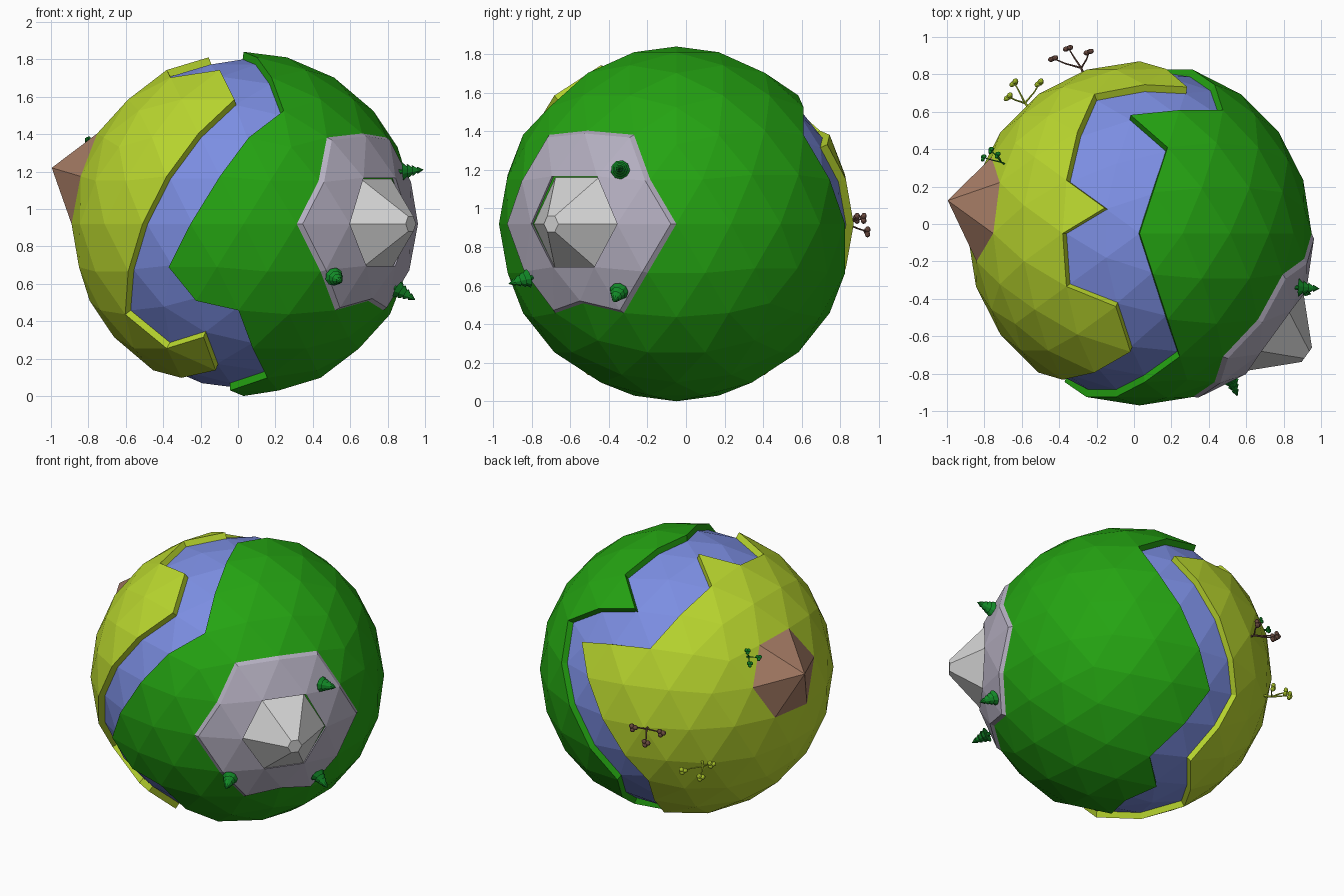
import bpy, bmesh, math
from mathutils import Vector, Matrix

if "Cube" in bpy.data.objects:
    bpy.data.objects.remove(bpy.data.objects["Cube"])

C = Vector((0.03, -0.05, 0.92))      # planet centre
R_LAND, R_SEA = 0.92, 0.88


def material(name, rgb):
    m = bpy.data.materials.new(name)
    m.diffuse_color = (*rgb, 1)
    m.use_nodes = True
    m.node_tree.nodes["Principled BSDF"].inputs["Base Color"].default_value = m.diffuse_color
    return m


SEA = material("sea blue", (0.20, 0.27, 0.76))
GREEN = material("grass green", (0.018, 0.37, 0.006))
YELLOW = material("savanna yellow", (0.49, 0.68, 0.028))
STONE = material("lilac stone", (0.46, 0.43, 0.53))
PEAK = material("pale grey rock", (0.66, 0.66, 0.66))
BROWN = material("brown rock", (0.38, 0.20, 0.13))
BARK = material("dark brown", (0.16, 0.075, 0.055))
LEAF = material("conifer green", (0.006, 0.25, 0.02))

# Coastlines: (degrees around the x axis, x on the unit sphere)
GREEN_COAST = [
    (0, 0), (15, .085), (30.5, .16), (43.5, -.05), (46.1, .23), (54.2, .5), (74.9, .45),
    (90, .31), (106.2, .14), (120.4, -.01), (136.5, .05), (154.6, .14), (164.9, -.08),
    (180, 0), (-164.9, -.08), (-154.6, .14), (-136.5, .05), (-120.4, -.01), (-117.7, -.28),
    (-105.1, -.45), (-90, -.31), (-73.8, -.14), (-59.6, .01), (-46.1, .23), (-30.5, .16),
    (-15, .085)]
YELLOW_COAST = [
    (0, -.45), (9.5, -.22), (20, -.425), (39.1, -.36), (57, -.26), (59.6, .01), (62.3, .28),
    (76.4, .14), (90, 0), (103.6, -.14), (117.8, -.28), (133.9, -.23), (149.5, -.16),
    (163.6, -.36), (180, -.53), (-163.6, -.36), (-149.5, -.16), (-140.7, -.26), (-140, -.5),
    (-136.5, -.69), (-111.9, -.67), (-90, -.59), (-72, -.45), (-57, -.26), (-43.5, -.05),
    (-25.4, -.14), (-20, -.425)]


def coast_x(coast, d):
    a = math.degrees(math.atan2(d.y, d.z))
    pts = sorted(coast)
    pts = [(pts[-1][0] - 360, pts[-1][1])] + pts + [(pts[0][0] + 360, pts[0][1])]
    for (a0, x0), (a1, x1) in zip(pts, pts[1:]):
        if a0 <= a <= a1:
            return x0 + (x1 - x0) * (a - a0) / (a1 - a0)
    return pts[-1][1]


def finish(bm, name, mat, loc=C):
    me = bpy.data.meshes.new(name)
    bm.to_mesh(me)
    bm.free()
    ob = bpy.data.objects.new(name, me)
    ob.location = loc
    me.materials.append(mat)
    bpy.context.collection.objects.link(ob)
    return ob


def globe(radius, keep=None):
    """Faceted globe, keeping only the faces whose direction passes the rule."""
    bm = bmesh.new()
    bmesh.ops.create_icosphere(bm, subdivisions=3, radius=radius)
    if keep:
        drop = [f for f in bm.faces if not keep(f.calc_center_median().normalized())]
        bmesh.ops.delete(bm, geom=drop, context='FACES')
    return bm


def axes(z, y):
    """Rotation matrix with local Z along z and local Y close to y."""
    z = z.normalized()
    x = y.cross(z).normalized()
    return Matrix((x, z.cross(x), z)).transposed().to_4x4()


P = Vector((math.cos(math.radians(36)), -math.sin(math.radians(36)), 0))   # grey peak
Q = Vector((-0.947, 0.162, 0.277)).normalized()                            # brown peak
RING1, RING2 = 0.25, 0.53

# Sea globe and raised continents
finish(globe(R_SEA), "sea", SEA)
lands = (("green_land", GREEN, lambda d: d.x > coast_x(GREEN_COAST, d)),
         ("yellow_land", YELLOW, lambda d: d.x < coast_x(YELLOW_COAST, d) and d.angle(Q) > RING1))
for name, mat, rule in lands:
    land = finish(globe(R_LAND, rule), name, mat)
    mod = land.modifiers.new("thickness", 'SOLIDIFY')
    mod.thickness, mod.offset = 0.05, -1

# Brown mountain: one hexagon of the globe pulled out to a point
bm = globe(R_LAND, lambda d: d.angle(Q) < RING1)
min(bm.verts, key=lambda v: v.co.angle(Q)).co = Q * 1.083
finish(bm, "brown_mountain", BROWN)

# Stone plateau: ring of faces lifted along the peak axis, rim tapered
bm = globe(R_LAND, lambda d: RING1 < d.angle(P) < RING2)
res = bmesh.ops.extrude_face_region(bm, geom=bm.faces[:])
for v in [g for g in res["geom"] if isinstance(g, bmesh.types.BMVert)]:
    side = v.co - P * v.co.dot(P)
    v.co += P * 0.027 - side * 0.03
bmesh.ops.recalc_face_normals(bm, faces=bm.faces[:])
finish(bm, "stone_plateau", STONE)

# Grey mountain: truncated six-sided cone
bm = bmesh.new()
tangent = Vector((0, 0, 1)).cross(P)
bmesh.ops.create_cone(bm, cap_ends=True, segments=6, radius1=0.278, radius2=0.047, depth=0.23,
                      matrix=Matrix.Translation(P * 0.99) @ axes(P, tangent))
finish(bm, "grey_mountain", PEAK)


def conifer(name, foot, direction):
    bm = bmesh.new()
    rot = axes(direction, Vector((0.1, 0.2, 1)))
    # trunk, then four shrinking tiers
    tiers = [(0.012, 0.012, -0.02, 0.05)]
    tiers += [(0.05 - 0.01 * i, 0.018 - 0.006 * i, 0.01 + 0.026 * i, 0.034) for i in range(4)]
    for r1, r2, z, h in tiers:
        bmesh.ops.create_cone(bm, cap_ends=True, segments=9, radius1=r1, radius2=max(r2, 0.001),
                              depth=h, matrix=rot @ Matrix.Translation((0, 0, z + h / 2)))
    finish(bm, name, LEAF, foot)


conifer("conifer_upper", (0.87, -0.34, 1.2), Vector((1, -0.05, 0.08)))
conifer("conifer_front", (0.51, -0.81, 0.64), Vector((0.35, -0.9, -0.25)))
conifer("conifer_lower", (0.845, -0.345, 0.575), Vector((0.85, -0.25, -0.5)))


def rod(bm, a, b, r1, r2):
    bmesh.ops.create_cone(bm, cap_ends=True, segments=6, radius1=r1, radius2=r2,
                          depth=(b - a).length,
                          matrix=Matrix.Translation((a + b) / 2) @ axes(b - a, Vector((0.3, 0.2, 1))))


def spreading_tree(name, mat, foot, clumps, size):
    """Short trunk forking into bent branches with leafy clumps at the ends."""
    bm = bmesh.new()
    foot = Vector(foot)
    out = (foot - C).normalized()
    fork = foot + out * size * 1.3
    rod(bm, foot - out * 0.02, fork, size * 0.32, size * 0.2)
    for c in map(Vector, clumps):
        bend = fork.lerp(c, 0.6) - out * size * 0.25
        rod(bm, fork, bend, size * 0.2, size * 0.15)
        rod(bm, bend, c, size * 0.15, size * 0.12)
        for k in range(3):
            a = k * 2.1
            off = Vector((math.cos(a), math.sin(a), 0)) * size * 0.5
            rot = axes(out, Vector((0.1, 0.2, 1)))
            bmesh.ops.create_icosphere(bm, subdivisions=2, radius=size * 0.62,
                                       matrix=Matrix.Translation(c) @ rot @ Matrix.Translation(off)
                                       @ Matrix.Diagonal((1, 1, 0.8, 1)))
    finish(bm, name, mat, (0, 0, 0))


spreading_tree("brown_tree", BARK, (-0.27, 0.80, 0.92),
               [(-0.43, 0.885, 0.95), (-0.35, 0.94, 0.88), (-0.24, 0.92, 0.95)], 0.028)
spreading_tree("yellow_tree", YELLOW, (-0.56, 0.62, 0.68),
               [(-0.67, 0.68, 0.72), (-0.64, 0.755, 0.65), (-0.505, 0.755, 0.66)], 0.028)
spreading_tree("green_tree", LEAF, (-0.69, 0.32, 1.33),
               [(-0.805, 0.355, 1.37), (-0.765, 0.395, 1.33), (-0.73, 0.37, 1.40)], 0.02)
